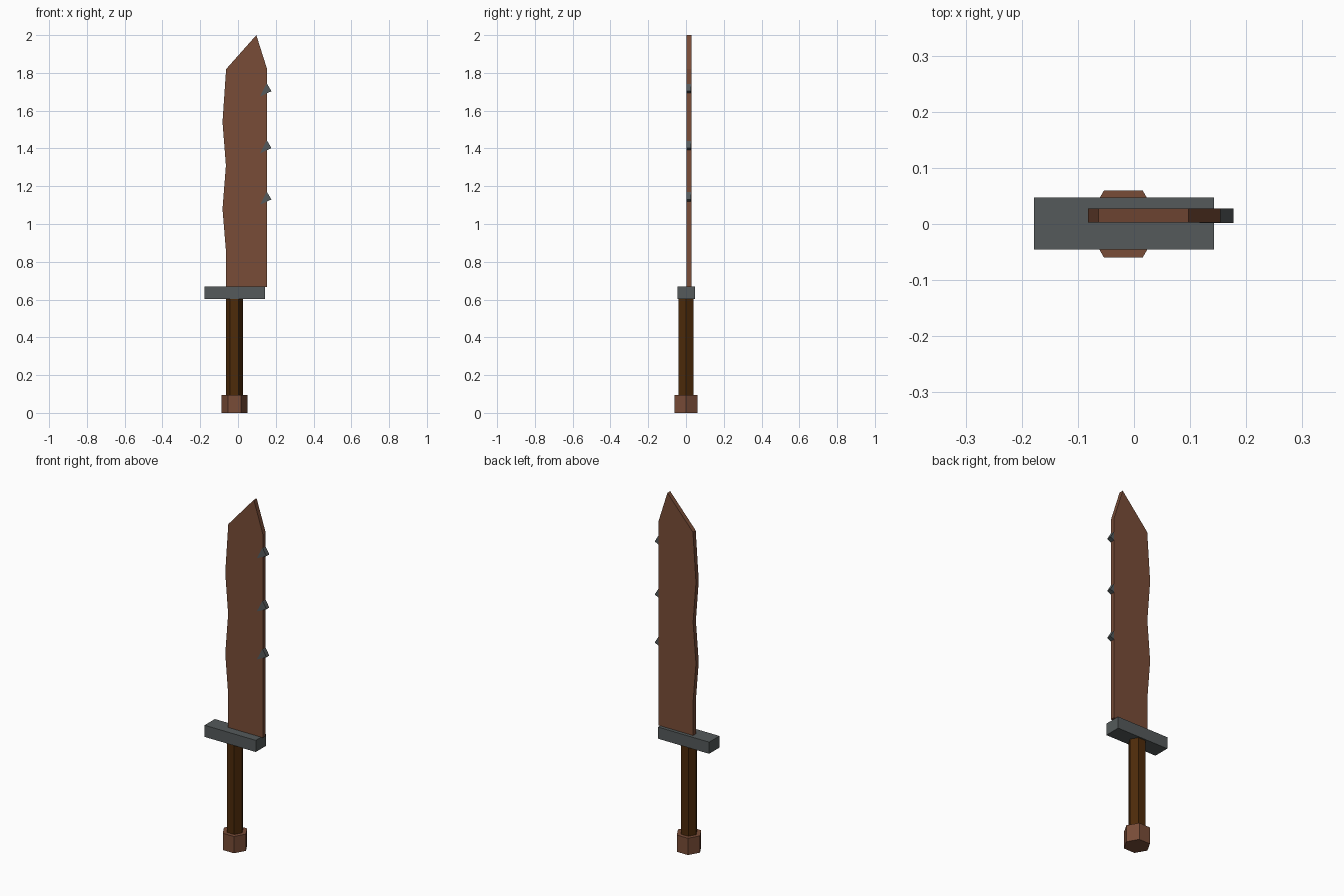
import bpy, bmesh, math

if "Cube" in bpy.data.objects:
    bpy.data.objects.remove(bpy.data.objects["Cube"])


def material(name, rgb):
    m = bpy.data.materials.new(name)
    m.diffuse_color = (*rgb, 1)
    m.use_nodes = True
    m.node_tree.nodes["Principled BSDF"].inputs["Base Color"].default_value = m.diffuse_color
    return m


RUST = material("rust_brown", (0.19, 0.073, 0.039))
STEEL = material("dark_steel", (0.09, 0.102, 0.104))
WOOD = material("dark_wood", (0.075, 0.024, 0.003))


def extrude(name, profile, start, depth, axis, mat):
    """Extrude a flat outline along y (outline in x, z) or z (outline in x, y)."""
    bm = bmesh.new()
    if axis == 'Y':
        pts = [(a, start, b) for a, b in profile]
        move = (0, depth, 0)
    else:
        pts = [(a, b, start) for a, b in profile]
        move = (0, 0, depth)
    face = bm.faces.new([bm.verts.new(p) for p in pts])
    new = bmesh.ops.extrude_face_region(bm, geom=[face])["geom"]
    verts = [v for v in new if isinstance(v, bmesh.types.BMVert)]
    bmesh.ops.translate(bm, verts=verts, vec=move)
    bmesh.ops.recalc_face_normals(bm, faces=bm.faces)
    mesh = bpy.data.meshes.new(name)
    bm.to_mesh(mesh)
    bm.free()
    mesh.materials.append(mat)
    obj = bpy.data.objects.new(name, mesh)
    bpy.context.collection.objects.link(obj)
    return obj


def hexagon(cx, r):
    return [(cx + r * math.cos(i * math.pi / 3), r * math.sin(i * math.pi / 3))
            for i in range(6)]


# Grip and pommel: six-sided prisms on one axis
GRIP_X = -0.019
extrude("pommel", hexagon(GRIP_X, 0.069), 0, 0.095, 'Z', RUST)
extrude("grip", hexagon(GRIP_X, 0.045), 0.09, 0.52, 'Z', WOOD)

# Cross guard
extrude("guard", [(-0.178, -0.045), (0.143, -0.045), (0.143, 0.047), (-0.178, 0.047)],
        0.602, 0.066, 'Z', STEEL)

# Blade: straight spine, wavy cutting edge, angled tip
extrude("blade", [(0.154, 0.667), (0.154, 1.82), (0.097, 2.0), (-0.063, 1.82),
                  (-0.082, 1.54), (-0.064, 1.31), (-0.082, 1.08), (-0.064, 0.86),
                  (-0.064, 0.667)], 0.003, 0.025, 'Y', RUST)

# Barbs along the spine
for i, z in enumerate((1.13, 1.402, 1.703)):
    extrude(f"barb_{i + 1}", [(0.177, z), (0.152, z + 0.042), (0.117, z - 0.028)],
            0.002, 0.0255, 'Y', STEEL)
